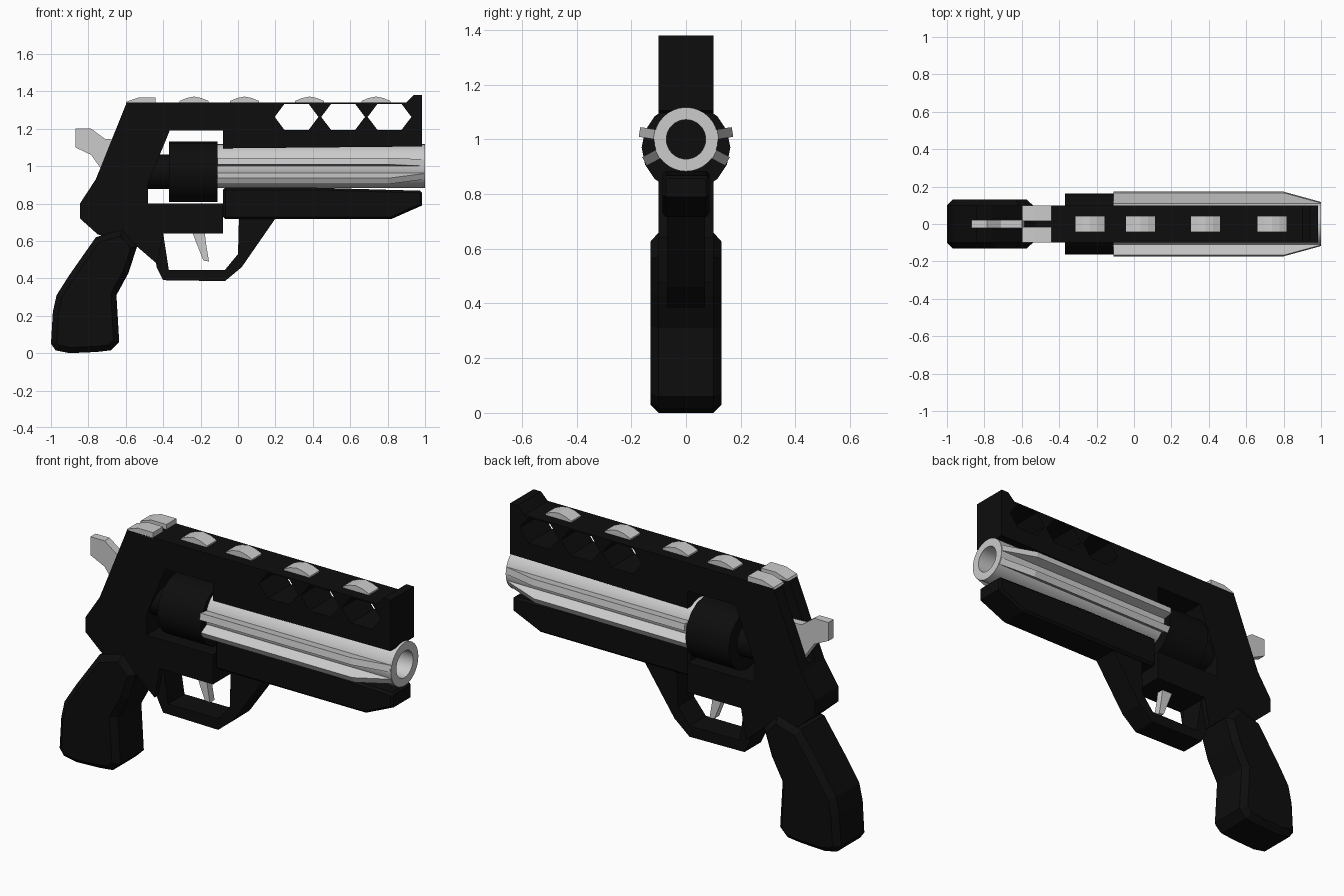
import bpy, bmesh, math
from mathutils import Matrix

if "Cube" in bpy.data.objects:
    bpy.data.objects.remove(bpy.data.objects["Cube"])

black = bpy.data.materials.new("black_metal")
black.diffuse_color = (0.004, 0.004, 0.004, 1)
black.use_nodes = True
black.node_tree.nodes["Principled BSDF"].inputs["Base Color"].default_value = black.diffuse_color


def finish(name, bm, mat=None):
    bmesh.ops.recalc_face_normals(bm, faces=bm.faces)
    me = bpy.data.meshes.new(name)
    bm.to_mesh(me)
    bm.free()
    ob = bpy.data.objects.new(name, me)
    bpy.context.collection.objects.link(ob)
    if mat:
        me.materials.append(mat)
    return ob


def prism(name, pts, y0, y1, mat=None, bevel=0):
    """Extrude an x-z outline from y0 to y1, optionally chamfering the sides."""
    bm = bmesh.new()
    face = bm.faces.new([bm.verts.new((x, y0, z)) for x, z in pts])
    ext = bmesh.ops.extrude_face_region(bm, geom=[face])
    verts = [g for g in ext["geom"] if isinstance(g, bmesh.types.BMVert)]
    bmesh.ops.translate(bm, verts=verts, vec=(0, y1 - y0, 0))
    ob = finish(name, bm, mat)
    if bevel:
        m = ob.modifiers.new("chamfer", "BEVEL")
        m.width, m.segments = bevel, 1
        m.limit_method, m.angle_limit = "ANGLE", math.radians(70)
    return ob


def lathe(name, prof, z, sides, mat=None, closed=False, angle=30):
    """Revolve an (x, radius) profile around a line along x at height z."""
    bm = bmesh.new()
    rings = [[bm.verts.new((x, r * math.cos(a), z + r * math.sin(a)))
              for a in [math.tau * i / sides for i in range(sides)]] for x, r in prof]
    pairs = list(zip(rings, rings[1:]))
    if closed:
        pairs.append((rings[-1], rings[0]))
    else:
        bm.faces.new(rings[0])
        bm.faces.new(rings[-1])
    for a, b in pairs:
        for i in range(sides):
            j = (i + 1) % sides
            bm.faces.new((a[i], a[j], b[j], b[i]))
    ob = finish(name, bm, mat)
    bpy.ops.object.select_all(action="DESELECT")
    bpy.context.view_layer.objects.active = ob
    ob.select_set(True)
    bpy.ops.object.shade_smooth_by_angle(angle=math.radians(angle))
    return ob


# main frame with top rail, front sight and cylinder window
frame = prism("frame", [
    (0.985, 1.38), (0.94, 1.38), (0.90, 1.34), (-0.595, 1.34), (-0.76, 0.93),
    (-0.845, 0.80), (-0.845, 0.72), (-0.75, 0.635), (-0.54, 0.57), (-0.43, 0.475),
    (-0.40, 0.64), (-0.08, 0.64), (-0.08, 0.80), (-0.48, 0.80), (-0.48, 0.91),
    (-0.365, 1.19), (-0.08, 1.19), (-0.08, 1.095), (0.985, 1.105)], -0.1, 0.1, black)

# hexagonal rail openings and hammer slot
cutters = []
for cx in (0.313, 0.562, 0.81):
    hexa = [(-0.117, 0), (-0.065, -0.069), (0.065, -0.069),
            (0.117, 0), (0.065, 0.069), (-0.065, 0.069)]
    cutters.append(prism("hex_cutter", [(cx + x, 1.263 + z) for x, z in hexa], -0.3, 0.3))
cutters.append(prism("slot_cutter", [(-1, 0.95), (-0.6, 0.95), (-0.53, 1.2),
                                     (-0.53, 1.5), (-1, 1.5)], -0.03, 0.03))
bpy.context.view_layer.objects.active = frame
for c in cutters:
    c.hide_render = True
    m = frame.modifiers.new("cut", "BOOLEAN")
    m.operation, m.object, m.solver = "DIFFERENCE", c, "EXACT"
    bpy.ops.object.modifier_apply(modifier=m.name)
    bpy.data.objects.remove(c)

# lower barrel rail
prism("lower_rail", [(-0.08, 0.885), (0.4, 0.885), (0.985, 0.868), (0.985, 0.79),
                     (0.82, 0.717), (-0.08, 0.717)], -0.085, 0.085, black, 0.012)

# trigger guard and trigger
prism("trigger_guard", [(-0.46, 0.64), (-0.435, 0.46), (-0.40, 0.39), (-0.07, 0.385),
                        (0.02, 0.46), (0.2, 0.72), (0.005, 0.72), (0, 0.53),
                        (-0.07, 0.445), (-0.37, 0.445), (-0.40, 0.64)], -0.07, 0.07, black)
prism("trigger", [(-0.25, 0.66), (-0.18, 0.66), (-0.17, 0.58), (-0.155, 0.49),
                  (-0.185, 0.495), (-0.215, 0.57)], -0.02, 0.02)

# grip
prism("grip", [(-0.76, 0.62), (-0.90, 0.42), (-0.97, 0.31), (-0.99, 0.22), (-1, 0.05),
               (-0.975, 0.015), (-0.90, 0), (-0.76, 0.006), (-0.68, 0.015), (-0.635, 0.06),
               (-0.65, 0.31), (-0.585, 0.43), (-0.54, 0.57), (-0.62, 0.66)],
      -0.13, 0.13, black, 0.03)

# hammer
prism("hammer", [(-0.87, 1.2), (-0.785, 1.2), (-0.71, 1.145), (-0.6, 1.14), (-0.58, 0.94),
                 (-0.70, 0.94), (-0.785, 1.06), (-0.87, 1.10)], -0.022, 0.022)

# revolving cylinder and its rear boss
lathe("cylinder", [(-0.37, 0.162), (-0.11, 0.162)], 0.97, 16, black)
lathe("cylinder_boss", [(-0.5, 0.092), (-0.37, 0.092)], 0.97, 16, black)

# barrel tube and side fins
lathe("barrel", [(-0.11, 0.117), (1, 0.117), (1, 0.072), (-0.11, 0.072)], 1.0, 32, closed=True)
for side in (0, 1):
    for deg in (9, -28):
        fin = prism("barrel_fin", [(-0.11, 0.09), (-0.11, 0.172), (0.8, 0.172),
                                   (0.995, 0.118), (0.995, 0.09)], -0.018, 0.018)
        turn = 90 - deg if side else deg - 90
        fin.data.transform(Matrix.Translation((0, 0, 1)) @
                           Matrix.Rotation(math.radians(turn), 4, "X"))

# rounded studs along the rail
for cx in (-0.235, 0.035, 0.382, 0.737):
    prism("rail_stud", [(cx + x, z) for x, z in (
        (-0.078, 1.335), (-0.078, 1.348), (-0.04, 1.364), (0, 1.372), (0.04, 1.364),
        (0.078, 1.348), (0.078, 1.335))], -0.042, 0.042)

# split rear sight
for y0, y1 in ((-0.1, -0.015), (0.015, 0.1)):
    prism("rear_sight", [(-0.6, 1.335), (-0.595, 1.345), (-0.53, 1.367),
                         (-0.44, 1.367), (-0.44, 1.335)], y0, y1)
